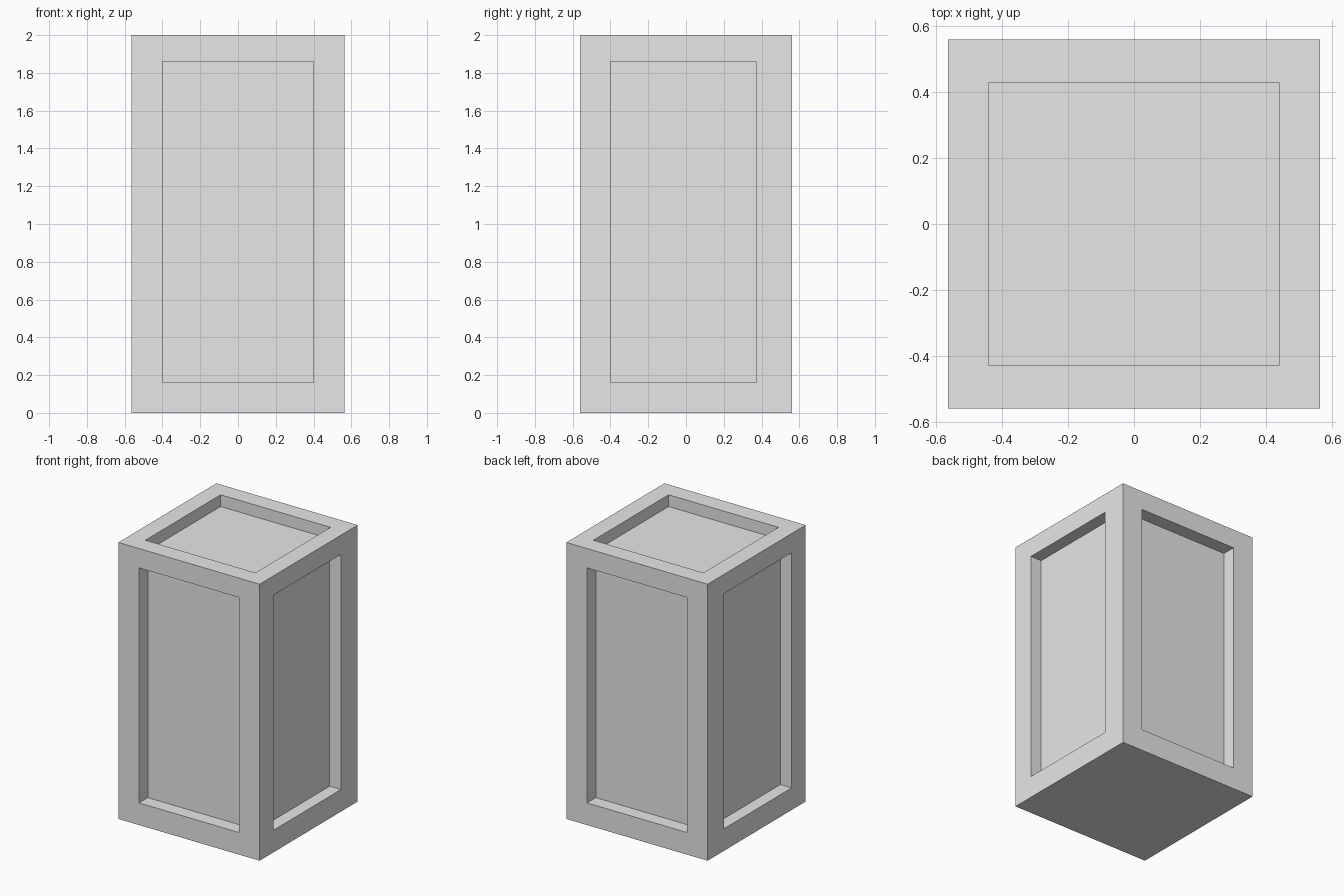
import bpy, bmesh
from mathutils import Vector

if "Cube" in bpy.data.objects:
    bpy.data.objects.remove(bpy.data.objects["Cube"])

HX, HY, H = 0.565, 0.56, 2.0   # half width, half depth, height

grey = bpy.data.materials.new("plain grey")
grey.diffuse_color = (0.8, 0.8, 0.8, 1)
grey.use_nodes = True
grey.node_tree.nodes["Principled BSDF"].inputs["Base Color"].default_value = grey.diffuse_color


def recess(bm, normal, lo, hi, depth):
    """Cut a rectangular sunken panel into the side facing `normal`."""
    face = next(f for f in bm.faces if f.normal.dot(normal) > 0.99)
    bmesh.ops.inset_individual(bm, faces=[face], thickness=0.1)
    centre = face.calc_center_median()
    for v in face.verts:
        for i in range(3):
            if abs(normal[i]) < 0.5:
                v.co[i] = lo[i] if v.co[i] < centre[i] else hi[i]
    floor = bmesh.ops.extrude_discrete_faces(bm, faces=[face])["faces"][0]
    bmesh.ops.translate(bm, verts=floor.verts, vec=-normal * depth)


# Solid block standing on the ground
bm = bmesh.new()
bmesh.ops.create_cube(bm, size=1)
for v in bm.verts:
    v.co = Vector((v.co.x * 2 * HX, v.co.y * 2 * HY, (v.co.z + 0.5) * H))
bm.normal_update()

# Sunken panels on the four sides and the top; the base stays flat
for s in (-1, 1):
    recess(bm, Vector((0, s, 0)), (-0.40, 0, 0.16), (0.40, 0, 1.86), 0.10)
    recess(bm, Vector((s, 0, 0)), (0, -0.40, 0.16), (0, 0.37, 1.86), 0.09)
recess(bm, Vector((0, 0, 1)), (-0.44, -0.43, 0), (0.44, 0.43, 0), 0.085)
bmesh.ops.recalc_face_normals(bm, faces=bm.faces)

mesh = bpy.data.meshes.new("panelled_block")
bm.to_mesh(mesh)
bm.free()
mesh.materials.append(grey)
block = bpy.data.objects.new("panelled_block", mesh)
bpy.context.collection.objects.link(block)
